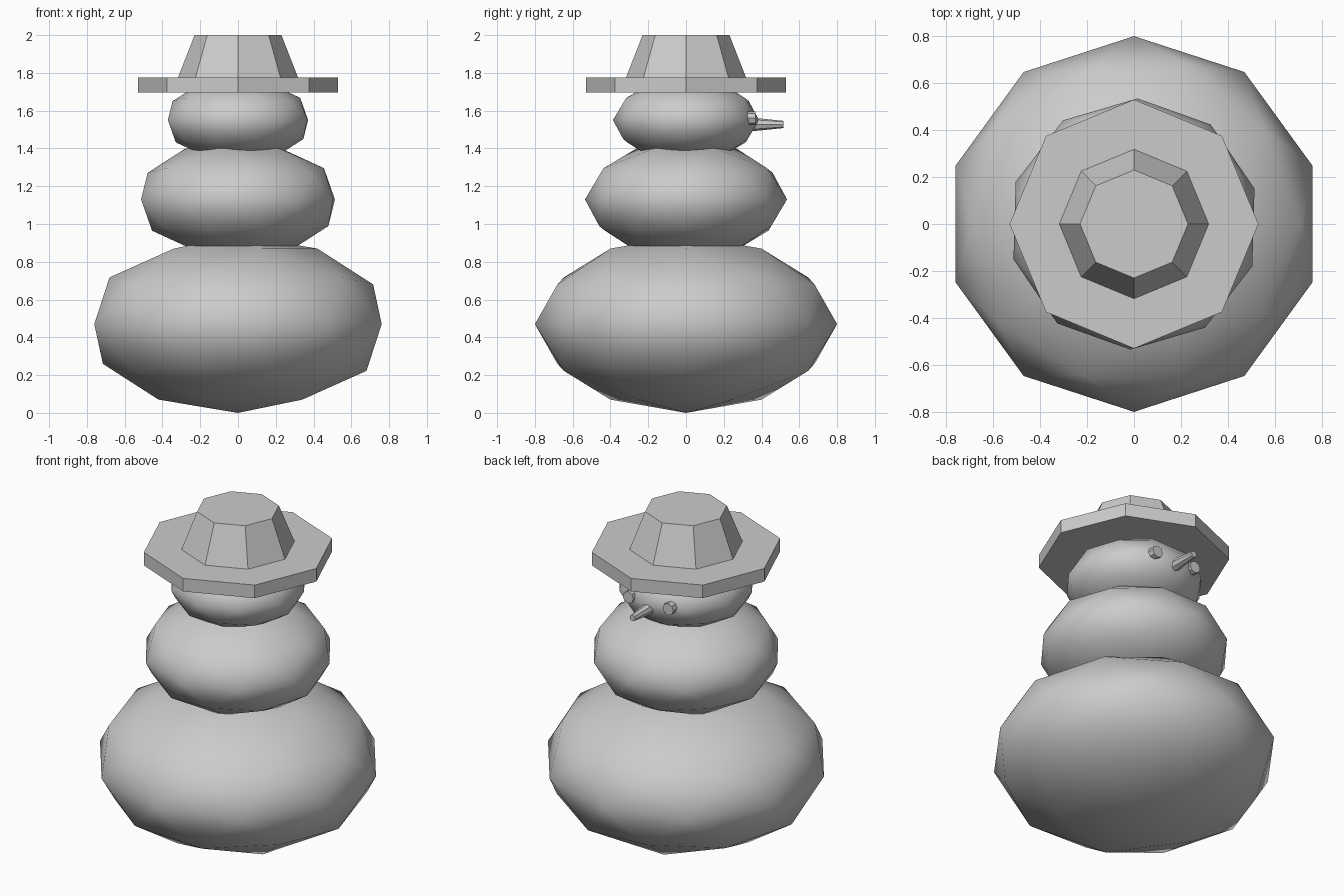
import bpy
from math import radians

if "Cube" in bpy.data.objects:
    bpy.data.objects.remove(bpy.data.objects["Cube"])


def ball(name, z, radius, height, turn):
    """Smooth-shaded, squashed low-poly snowball."""
    bpy.ops.mesh.primitive_ico_sphere_add(
        subdivisions=2, radius=1, location=(0, 0, z), rotation=(0, 0, turn))
    ob = bpy.context.object
    ob.name = name
    ob.scale = (radius, radius, height)
    bpy.ops.object.shade_smooth()
    return ob


def frustum(name, r1, r2, start, length, axis='Z'):
    """Eight-sided tapered drum growing from start along +Z or +Y."""
    x, y, z = start
    half = length / 2
    along_y = axis == 'Y'
    loc = (x, y + half, z) if along_y else (x, y, z + half)
    rot = (radians(-90), 0, 0) if along_y else (0, 0, 0)
    bpy.ops.mesh.primitive_cone_add(
        vertices=8, radius1=r1, radius2=r2, depth=length, location=loc, rotation=rot)
    ob = bpy.context.object
    ob.name = name
    return ob


# Stacked snowballs
ball("body_bottom", 0.47, 0.80, 0.47, 0)
ball("body_middle", 1.13, 0.535, 0.315, 0.6)
ball("head", 1.55, 0.387, 0.225, 0.6)

# Hat
frustum("hat_brim", 0.53, 0.53, (0, 0, 1.695), 0.08)
frustum("hat_crown", 0.32, 0.23, (0, 0, 1.77), 0.23)

# Face on the +y side
frustum("nose", 0.037, 0.019, (0, 0.34, 1.527), 0.177, 'Y')
for side, x in (("left", -0.135), ("right", 0.135)):
    frustum("eye_" + side, 0.036, 0.036, (x, 0.325, 1.56), 0.042, 'Y')
